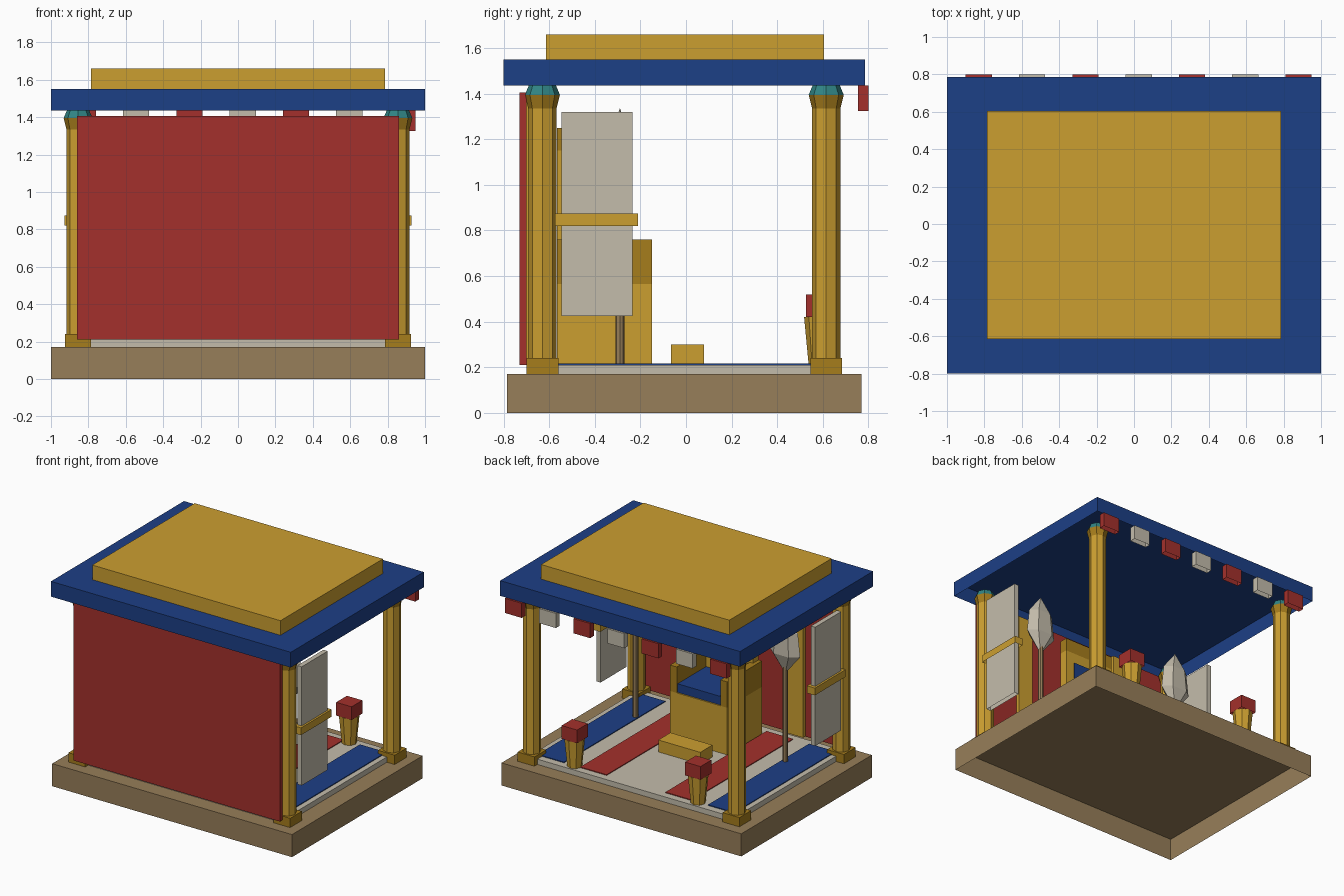
import bpy
import math

if "Cube" in bpy.data.objects:
    bpy.data.objects.remove(bpy.data.objects["Cube"])


def material(name, rgb):
    m = bpy.data.materials.new(name)
    m.use_nodes = True
    m.diffuse_color = (*rgb, 1)
    m.node_tree.nodes["Principled BSDF"].inputs["Base Color"].default_value = (*rgb, 1)
    return m


GOLD = material("gold", (0.6, 0.345, 0.03))
DARK_GOLD = material("dark gold", (0.38, 0.205, 0.012))
RED = material("red", (0.37, 0.03, 0.025))
BLUE = material("blue", (0.012, 0.05, 0.24))
WHITE = material("off white", (0.55, 0.505, 0.41))
BROWN = material("brown", (0.31, 0.21, 0.1))
TEAL = material("teal", (0.03, 0.23, 0.23))


def mesh_object(name, verts, faces, mat):
    me = bpy.data.meshes.new(name)
    me.from_pydata(verts, [], faces)
    me.materials.append(mat)
    ob = bpy.data.objects.new(name, me)
    bpy.context.collection.objects.link(ob)
    return ob


def box(name, mat, xs, ys, zs):
    """Box shell, open underneath, spanning the given x, y and z ranges."""
    verts = [(x, y, z) for x in xs for y in ys for z in zs]
    faces = [(0, 1, 3, 2), (4, 6, 7, 5), (0, 4, 5, 1),
             (2, 3, 7, 6), (1, 5, 7, 3)]
    return mesh_object(name, verts, faces, mat)


def lathe(name, mat, x, y, profile, sides=8, squash=1.0):
    """Faceted solid from (radius, height) rings, closed at both ends."""
    verts, faces = [], []
    for r, z in profile:
        for i in range(sides):
            a = math.tau * i / sides
            verts.append((x + r * math.cos(a), y + r * squash * math.sin(a), z))
    for k in range(len(profile) - 1):
        for i in range(sides):
            j = (i + 1) % sides
            lo, hi = k * sides, (k + 1) * sides
            faces.append((lo + i, lo + j, hi + j, hi + i))
    faces.append(tuple(reversed(range(sides))))
    faces.append(tuple(range(len(verts) - sides, len(verts))))
    return mesh_object(name, verts, faces, mat)


def around(c, half):
    return (c - half, c + half)


# Platform, floor and carpet stripes
box("platform", BROWN, (-1, 1), (-0.785, 0.77), (0, 0.17))
box("floor", WHITE, (-0.86, 0.86), (-0.665, 0.65), (0.17, 0.21))
for cx, mat in ((-0.71, BLUE), (-0.355, RED), (0.355, RED), (0.71, BLUE)):
    box("carpet_stripe", mat, around(cx, 0.11), (-0.61, 0.595), (0.208, 0.216))

# Roof
box("roof_slab", BLUE, (-1, 1), (-0.8, 0.785), (1.435, 1.55))
box("roof_top", GOLD, (-0.785, 0.785), (-0.615, 0.605), (1.55, 1.66))

# Hanging pennants along the back edge
for i in range(7):
    box("pennant", WHITE if i % 2 else RED,
        around(-0.83 + 0.285 * i, 0.07), (0.755, 0.8), (1.325, 1.435))

# Curtain wall with gold strips on its inner face
box("curtain", RED, (-0.86, 0.86), (-0.73, -0.7), (0.21, 1.405))

for s in (-1, 1):
    box("curtain_strip", GOLD, around(s * 0.44, 0.065), (-0.7, -0.675), (0.21, 1.4))

    # Columns
    for cy in (-0.63, 0.615):
        cx = s * 0.855
        box("column_base", DARK_GOLD, around(cx, 0.07), around(cy, 0.07), (0.17, 0.24))
        lathe("column_shaft", GOLD, cx, cy, [(0.062, 0.24), (0.062, 1.345)])
        lathe("column_capital", DARK_GOLD, cx, cy, [(0.062, 1.335), (0.077, 1.395)])
        lathe("column_collar", TEAL, cx, cy, [(0.077, 1.395), (0.06, 1.435)])

    # Side banners
    box("side_banner", WHITE, around(s * 0.895, 0.018), (-0.545, -0.235), (0.425, 1.32))
    box("banner_band", GOLD, around(s * 0.895, 0.033), (-0.575, -0.21), (0.82, 0.875))

    # Feather fans on poles
    lathe("fan_pole", BROWN, s * 0.625, -0.29, [(0.02, 0.21), (0.02, 0.95)])
    lathe("fan_feathers", WHITE, s * 0.625, -0.29,
          [(0.02, 0.9), (0.125, 1.03), (0.105, 1.2), (0.002, 1.335)], 6, 0.48)

    # Pedestals with blocks
    lathe("pedestal", GOLD, s * 0.515, 0.59, [(0.052, 0.21), (0.072, 0.42)])
    box("pedestal_block", RED, around(s * 0.515, 0.064), around(0.59, 0.064), (0.42, 0.52))

    # Throne arms
    box("throne_arm", DARK_GOLD, around(s * 0.21, 0.028), (-0.565, -0.15), (0.565, 0.76))

# Throne
box("throne_seat", GOLD, around(0, 0.238), (-0.565, -0.15), (0.21, 0.565))
box("throne_cushion", BLUE, around(0, 0.182), (-0.5, -0.16), (0.565, 0.63))
box("throne_back", GOLD, around(0, 0.21), (-0.565, -0.5), (0.565, 1.15))
box("throne_back_panel", BLUE, around(0, 0.14), (-0.5, -0.492), (0.68, 1.07))
box("throne_crest", DARK_GOLD, around(0, 0.21), (-0.565, -0.5), (1.15, 1.25))
box("throne_step", GOLD, around(0, 0.175), (-0.065, 0.08), (0.21, 0.3))
